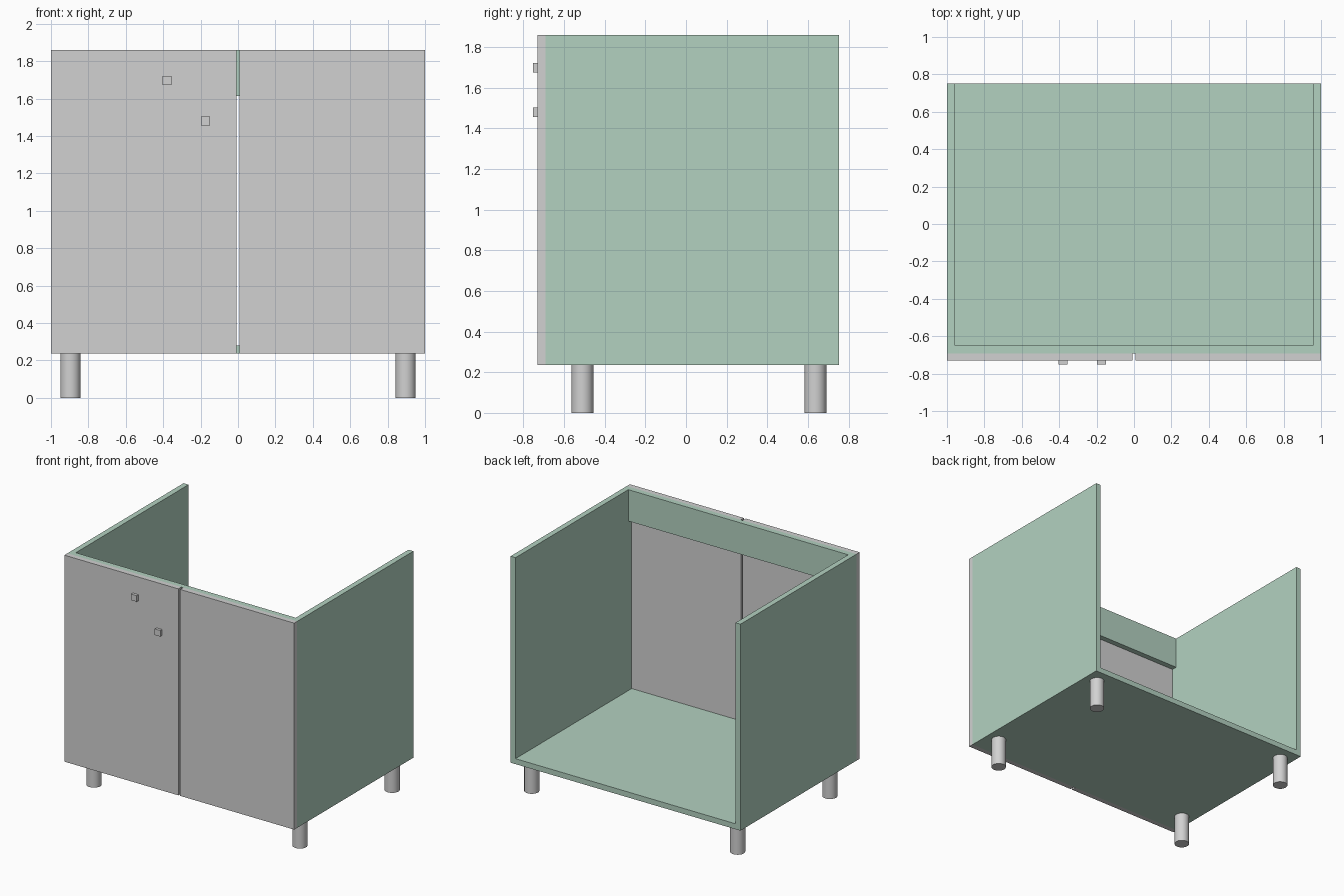
import bpy

cube = bpy.data.objects.get("Cube")
if cube:
    bpy.data.objects.remove(cube, do_unlink=True)


def make_material(name, rgb):
    mat = bpy.data.materials.new(name)
    mat.use_nodes = True
    color = (*rgb, 1.0)
    mat.diffuse_color = color
    mat.node_tree.nodes["Principled BSDF"].inputs["Base Color"].default_value = color
    return mat


green = make_material("pale_green", (0.45, 0.64, 0.53))
grey = make_material("light_grey", (0.64, 0.64, 0.64))


def box(name, mat, x, y, z):
    """Box spanning the given (low, high) ranges."""
    spans = (x, y, z)
    bpy.ops.mesh.primitive_cube_add(size=1, location=[sum(s) / 2 for s in spans])
    obj = bpy.context.object
    obj.name = name
    obj.scale = [s[1] - s[0] for s in spans]
    bpy.ops.object.transform_apply(location=False, rotation=False, scale=True)
    obj.data.materials.append(mat)


def mirrored(low, high, side):
    return tuple(sorted((side * low, side * high)))


BOTTOM, TOP = 0.236, 1.86
FRONT, BACK = -0.692, 0.752
DOOR_FRONT = -0.73
THICK = 0.043
INNER = 1 - THICK

# Carcass: floor and front top rail between the side panels, open top and back
box("floor_panel", green, (-INNER, INNER), (FRONT, BACK), (BOTTOM, BOTTOM + THICK))
box("front_rail", green, (-INNER, INNER), (FRONT, FRONT + THICK), (1.613, TOP))

for side, label in ((1, "left"), (-1, "right")):
    box(label + "_side_panel", green, mirrored(INNER, 1, side), (FRONT, BACK), (BOTTOM, TOP))
    box(label + "_door", grey, mirrored(0.008, 1, side), (DOOR_FRONT, FRONT), (BOTTOM, TOP))
    # Round legs
    for y, place in ((-0.51, "front"), (0.637, "back")):
        bpy.ops.mesh.primitive_cylinder_add(
            vertices=32, radius=0.054, depth=BOTTOM, location=(side * 0.896, y, BOTTOM / 2))
        leg = bpy.context.object
        leg.name = f"{place}_{label}_leg"
        leg.data.materials.append(grey)
        bpy.ops.object.shade_smooth_by_angle()

# Square knobs on the right door
for name, x, z in (("upper_knob", -0.379, 1.698), ("lower_knob", -0.174, 1.479)):
    box(name, grey, (x - 0.024, x + 0.024), (-BACK, DOOR_FRONT), (z - 0.024, z + 0.024))
